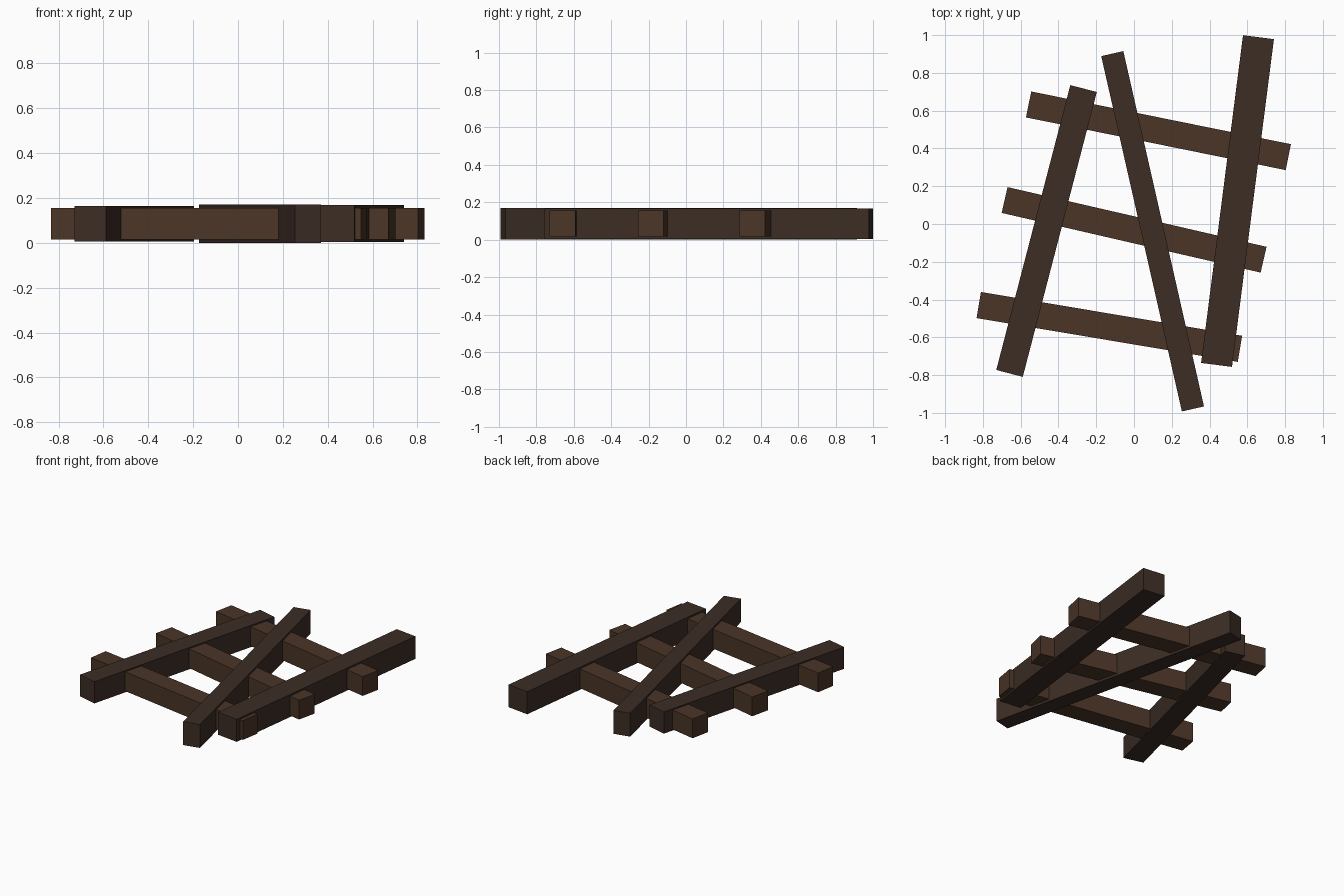
import bpy, bmesh, math
from mathutils import Matrix, Vector

if "Cube" in bpy.data.objects:
    bpy.data.objects.remove(bpy.data.objects["Cube"])


def material(name, rgb):
    m = bpy.data.materials.new(name)
    m.diffuse_color = (*rgb, 1)
    m.use_nodes = True
    m.node_tree.nodes["Principled BSDF"].inputs["Base Color"].default_value = m.diffuse_color
    return m


dark = material("dark_wood", (0.045, 0.026, 0.018))
brown = material("brown_wood", (0.07, 0.035, 0.02))


def beam(name, a, b, width, z0, z1, mat):
    """Box beam laid between two plan points."""
    a, b = Vector(a), Vector(b)
    d, mid = b - a, (a + b) / 2
    bm = bmesh.new()
    bmesh.ops.create_cube(bm, size=1, matrix=Matrix.Diagonal((d.length, width, z1 - z0, 1)))
    me = bpy.data.meshes.new(name)
    bm.to_mesh(me)
    bm.free()
    me.materials.append(mat)
    ob = bpy.data.objects.new(name, me)
    ob.location = (mid.x, mid.y, (z0 + z1) / 2)
    ob.rotation_euler.z = math.atan2(d.y, d.x)
    bpy.context.collection.objects.link(ob)


# Long beams
beam("left_beam", (-0.659, -0.791), (-0.267, 0.717), 0.145, 0.007, 0.165, dark)
beam("diagonal_beam", (0.312, -0.979), (-0.115, 0.902), 0.12, 0.0, 0.17, dark)
beam("right_beam", (0.437, -0.746), (0.659, 0.989), 0.165, 0.004, 0.168, dark)

# Cross planks
planks = [((-0.558, 0.633), (0.817, 0.354)),
          ((-0.685, 0.127), (0.686, -0.189)),
          ((-0.822, -0.429), (0.561, -0.661))]
for i, (a, b) in enumerate(planks, 1):
    beam(f"cross_plank_{i}", a, b, 0.14, 0.016, 0.156, brown)
